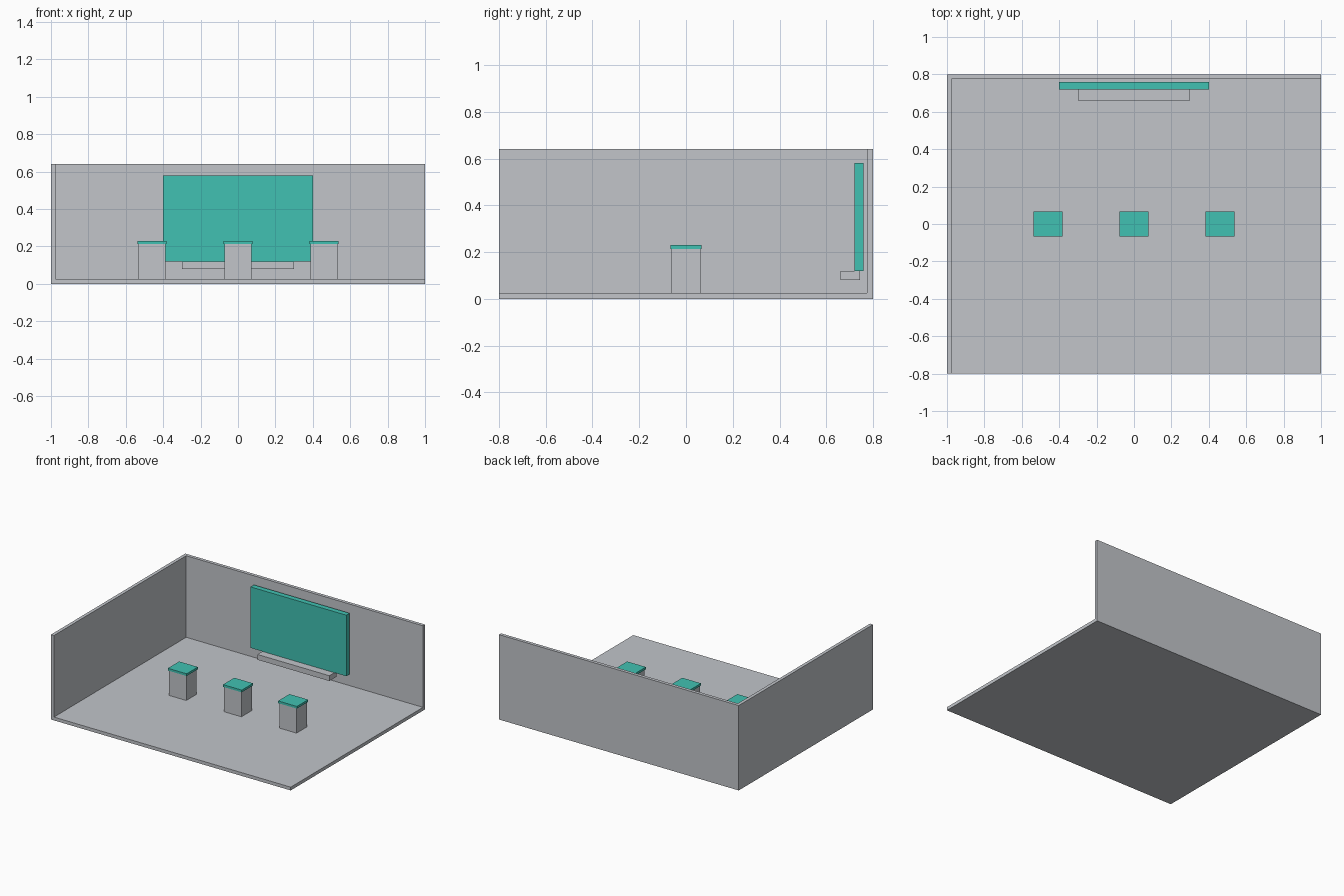
import bpy

if "Cube" in bpy.data.objects:
    bpy.data.objects.remove(bpy.data.objects["Cube"])


def material(name, rgb):
    mat = bpy.data.materials.new(name)
    mat.diffuse_color = (*rgb, 1)
    mat.use_nodes = True
    mat.node_tree.nodes["Principled BSDF"].inputs["Base Color"].default_value = mat.diffuse_color
    return mat


GREY = material("light_grey", (0.539, 0.558, 0.591))
TEAL = material("teal", (0.053, 0.533, 0.445))


def box(name, x, y, z, mat):
    """Axis-aligned box from (min, max) pairs."""
    bpy.ops.mesh.primitive_cube_add(size=1)
    ob = bpy.context.object
    ob.name = name
    for v in ob.data.vertices:
        v.co = [lo + (hi - lo) * (c + 0.5) for c, (lo, hi) in zip(v.co, (x, y, z))]
    ob.data.materials.append(mat)
    return ob


# Room shell: a block hollowed out to leave the floor, left wall and back wall
T = 0.025
room = box("room_shell", (-1, 1), (-0.8, 0.8), (0, 0.64), GREY)
cutter = box("room_cutter", (-1 + T, 1.5), (-1.5, 0.8 - T), (T, 1.5), GREY)
cutter.hide_render = True
cut = room.modifiers.new("hollow", "BOOLEAN")
cut.operation = "DIFFERENCE"
cut.solver = "EXACT"
cut.object = cutter
bpy.context.view_layer.objects.active = room
bpy.ops.object.modifier_apply(modifier=cut.name)
bpy.data.objects.remove(cutter)

# Wall screen with the ledge below it
box("wall_screen", (-0.4, 0.4), (0.72, 0.76), (0.12, 0.58), TEAL)
box("screen_ledge", (-0.3, 0.3), (0.66, 0.745), (0.08, 0.12), GREY)

# Row of pedestals with overhanging caps
for i, cx in enumerate((-0.46, 0, 0.46), 1):
    box(f"pedestal_{i}", (cx - 0.072, cx + 0.072), (-0.062, 0.062), (T, 0.213), GREY)
    box(f"pedestal_cap_{i}", (cx - 0.078, cx + 0.078), (-0.067, 0.067), (0.213, 0.23), TEAL)
